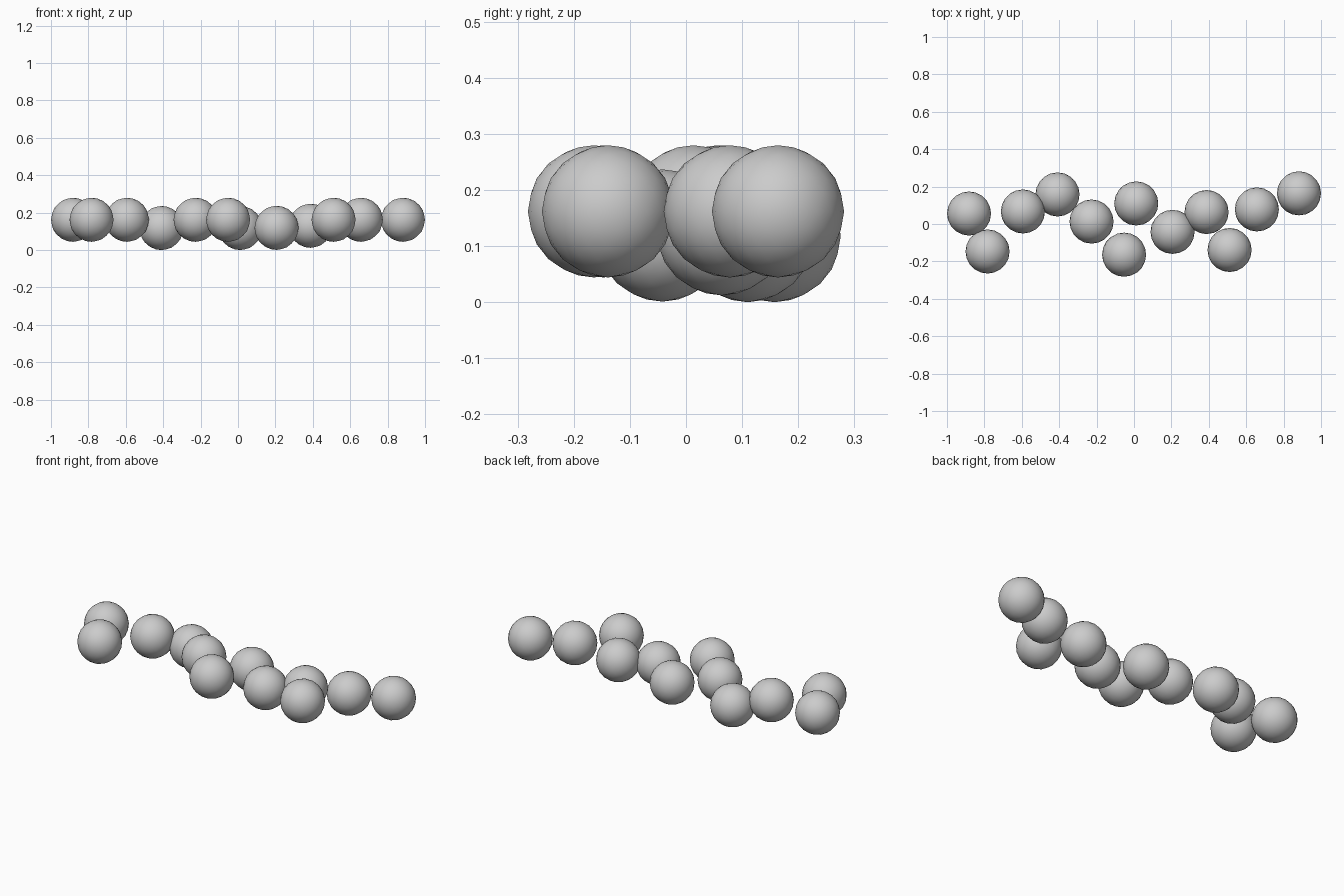
import bpy

R = 0.1178

# Ball centres: x, y, z
balls = [
    (-0.882, 0.056, 0.162), (-0.783, -0.147, 0.162), (-0.594, 0.067, 0.162),
    (-0.409, 0.158, 0.118), (-0.227, 0.013, 0.162), (-0.053, -0.164, 0.162),
    (0.012, 0.110, 0.118), (0.206, -0.042, 0.119), (0.388, 0.064, 0.130),
    (0.511, -0.139, 0.162), (0.657, 0.078, 0.162), (0.882, 0.164, 0.162),
]

# Smooth low-resolution balls scattered in a row
for i, centre in enumerate(balls):
    bpy.ops.mesh.primitive_ico_sphere_add(subdivisions=3, radius=R, location=centre)
    ball = bpy.context.object
    ball.name = f"ball_{i + 1}"
    bpy.ops.object.shade_smooth()
